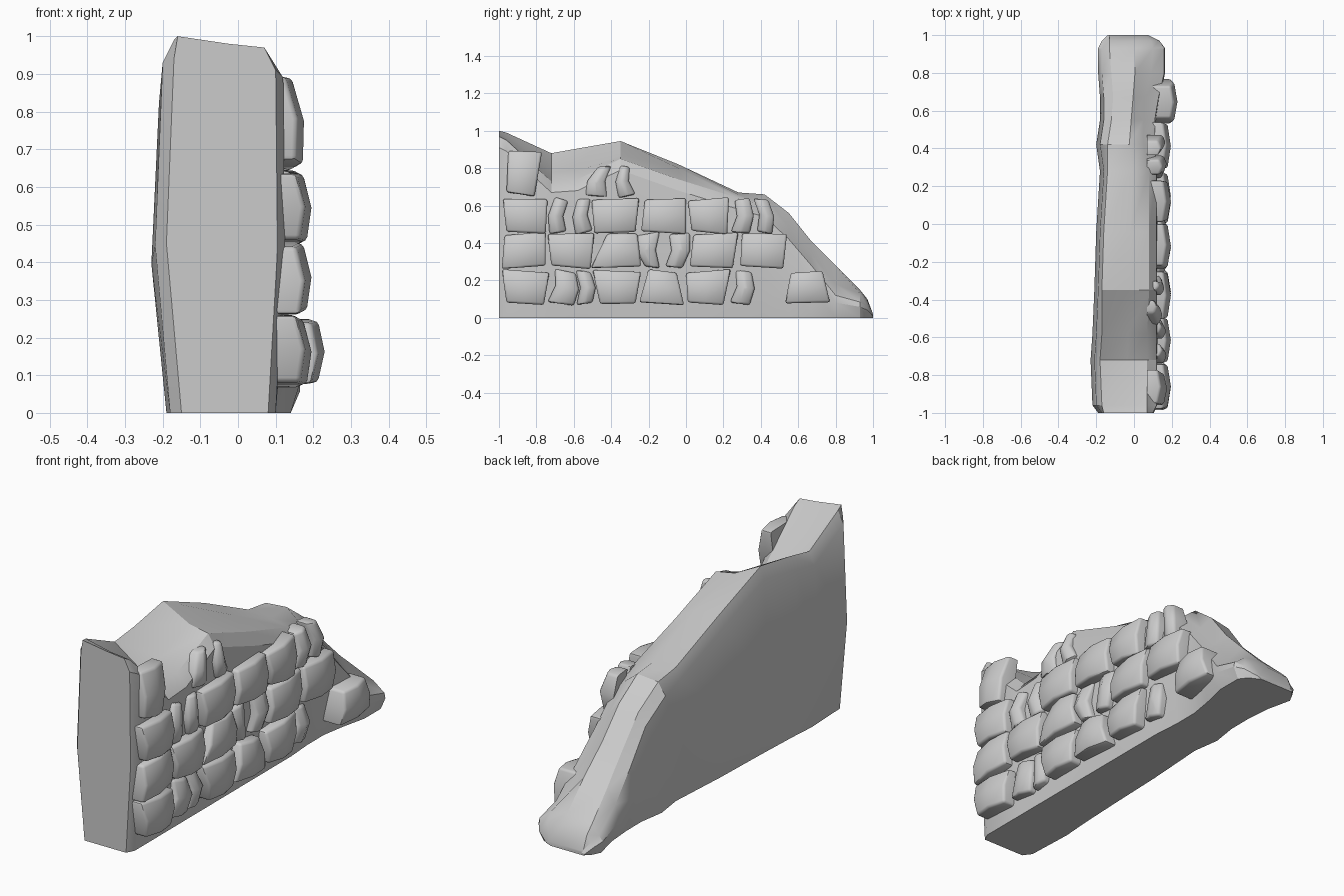
import bpy, bmesh, math, random
random.seed(4)


def finish(bm, name, angle):
    bmesh.ops.recalc_face_normals(bm, faces=bm.faces[:])
    me = bpy.data.meshes.new(name)
    bm.to_mesh(me)
    bm.free()
    ob = bpy.data.objects.new(name, me)
    bpy.context.collection.objects.link(ob)
    for p in me.polygons:
        p.use_smooth = True
    me.set_sharp_from_angle(angle=math.radians(angle))
    return ob


# Wall core: cross-sections lofted along y
# y, left x, right x, top z at left / middle / right, top edge inset
stations = [
    (-1.00, -0.19, 0.10, 1.00, 0.98, 0.97, 0.03),
    (-0.96, -0.22, 0.12, 0.99, 0.96, 0.95, 0.05),
    (-0.72, -0.23, 0.12, 0.88, 0.78, 0.73, 0.05),
    (-0.58, -0.22, 0.12, 0.905, 0.79, 0.74, 0.05),
    (-0.35, -0.21, 0.12, 0.945, 0.87, 0.85, 0.04),
    (-0.04, -0.20, 0.12, 0.82, 0.80, 0.74, 0.04),
    (0.28, -0.18, 0.12, 0.67, 0.66, 0.64, 0.04),
    (0.42, -0.20, 0.11, 0.65, 0.66, 0.60, 0.06),
    (0.55, -0.18, 0.11, 0.54, 0.56, 0.48, 0.06),
    (0.67, -0.18, 0.13, 0.38, 0.41, 0.34, 0.07),
    (0.80, -0.19, 0.16, 0.25, 0.28, 0.18, 0.07),
    (0.93, -0.19, 0.16, 0.13, 0.15, 0.13, 0.06),
    (0.97, -0.17, 0.13, 0.09, 0.10, 0.09, 0.04),
    (1.00, -0.14, 0.07, 0.02, 0.02, 0.02, 0.01),
]


def section(y, xl, xr, zl, zm, zr, ins):
    drop = min(0.06, zl * 0.35)
    base = 0.04 if y < 0.9 else 0.01
    return [(xl + base, y, 0), (xl, y, zl * 0.45), (xl + 0.02, y, zl - drop),
            (xl + ins, y, zl), ((xl + xr) / 2 + 0.02, y, zm), (xr - ins, y, zr),
            (xr, y, zr - min(drop, zr * 0.4)), (xr + 0.005, y, zr * 0.45),
            (xr - 0.02, y, 0)]


bm = bmesh.new()
rings = [[bm.verts.new(p) for p in section(*s)] for s in stations]
for a, b in zip(rings, rings[1:]):
    n = len(a)
    for i in range(n):
        j = (i + 1) % n
        bm.faces.new((a[i], a[j], b[j], b[i]))
bm.faces.new(rings[0])
bm.faces.new(rings[-1])
finish(bm, "wall_core", 28)


# Facing stones: pillowed blocks, bevelled
def stone(name, corners, z0, z1, out, lean):
    bl, br, tr, tl = corners
    small = (br - bl + tr - tl) / 2 < 0.16
    bend = random.choice((-1, 1)) * 0.022 if small else 0
    if small:
        out -= random.uniform(0.015, 0.035)
    t0, t1 = [random.uniform(-0.012, 0.012) for _ in range(2)]
    bm = bmesh.new()
    grid = []
    for r in range(3):
        v = r / 2
        row = []
        for c in range(3):
            u = c / 2
            y = (bl + (br - bl) * u) * (1 - v) + (tl + (tr - tl) * u) * v
            y += bend if r == 1 else 0
            z = z0 + (z1 - z0) * v + (t0 * (1 - v) + t1 * v) * (u - 0.5) * 2
            x = out - 0.018 * ((r != 1) + (c != 1)) - lean * v
            row.append(bm.verts.new((x, y, z)))
        grid.append(row)
    for r in range(2):
        for c in range(2):
            bm.faces.new((grid[r][c], grid[r][c + 1], grid[r + 1][c + 1], grid[r + 1][c]))
    order = [(0, 0), (0, 1), (0, 2), (1, 2), (2, 2), (2, 1), (2, 0), (1, 0)]
    front = [grid[r][c] for r, c in order]
    back = [bm.verts.new((0.07, v.co.y, v.co.z)) for v in front]
    for i in range(8):
        j = (i + 1) % 8
        bm.faces.new((front[i], front[j], back[j], back[i]))
    bm.faces.new(back)
    bmesh.ops.recalc_face_normals(bm, faces=bm.faces[:])
    edges = [e for e in bm.edges if e.calc_face_angle(0) > 0.7 and
             max(v.co.x for v in e.verts) > 0.08]
    bmesh.ops.bevel(bm, geom=edges, offset=0.012, segments=2, profile=0.5,
                    affect='EDGES', clamp_overlap=True)
    finish(bm, name, 40)


# Courses: bottom z, top z, outer x, lean, stones as (bottom y pair, top y pair reversed)
courses = [
    (0.075, 0.25, 0.20, 0.01, [
        (-0.96, -0.76, -0.73, -0.985), (-0.74, -0.60, -0.59, -0.70),
        (-0.585, -0.50, -0.51, -0.59), (-0.46, -0.27, -0.24, -0.50),
        (-0.25, -0.01, -0.05, -0.20), (0.01, 0.20, 0.24, 0.00),
        (0.235, 0.34, 0.35, 0.265)]),
    (0.08, 0.245, 0.23, 0.0, [(0.53, 0.77, 0.73, 0.56)]),
    (0.27, 0.45, 0.20, 0.01, [
        (-0.985, -0.75, -0.75, -0.97), (-0.72, -0.51, -0.49, -0.74),
        (-0.51, -0.24, -0.26, -0.42), (-0.22, -0.14, -0.14, -0.26),
        (-0.11, -0.02, 0.02, -0.09), (0.02, 0.25, 0.28, 0.04),
        (0.29, 0.52, 0.54, 0.30)]),
    (0.455, 0.635, 0.20, 0.01, [
        (-0.96, -0.75, -0.74, -0.98), (-0.73, -0.64, -0.63, -0.70),
        (-0.59, -0.50, -0.51, -0.58), (-0.49, -0.27, -0.25, -0.505),
        (-0.24, 0.00, 0.00, -0.22), (0.03, 0.22, 0.23, 0.01),
        (0.24, 0.34, 0.34, 0.26), (0.38, 0.46, 0.44, 0.36)]),
    (0.65, 0.81, 0.19, 0.02, [
        (-0.54, -0.42, -0.40, -0.47), (-0.36, -0.27, -0.30, -0.35)]),
    (0.66, 0.89, 0.19, 0.03, [(-0.96, -0.81, -0.77, -0.95)]),
]
for k, (z0, z1, out, lean, stones) in enumerate(courses):
    for i, corners in enumerate(stones):
        stone(f"facing_stone_{k + 1}_{i + 1}", corners, z0, z1, out, lean)
